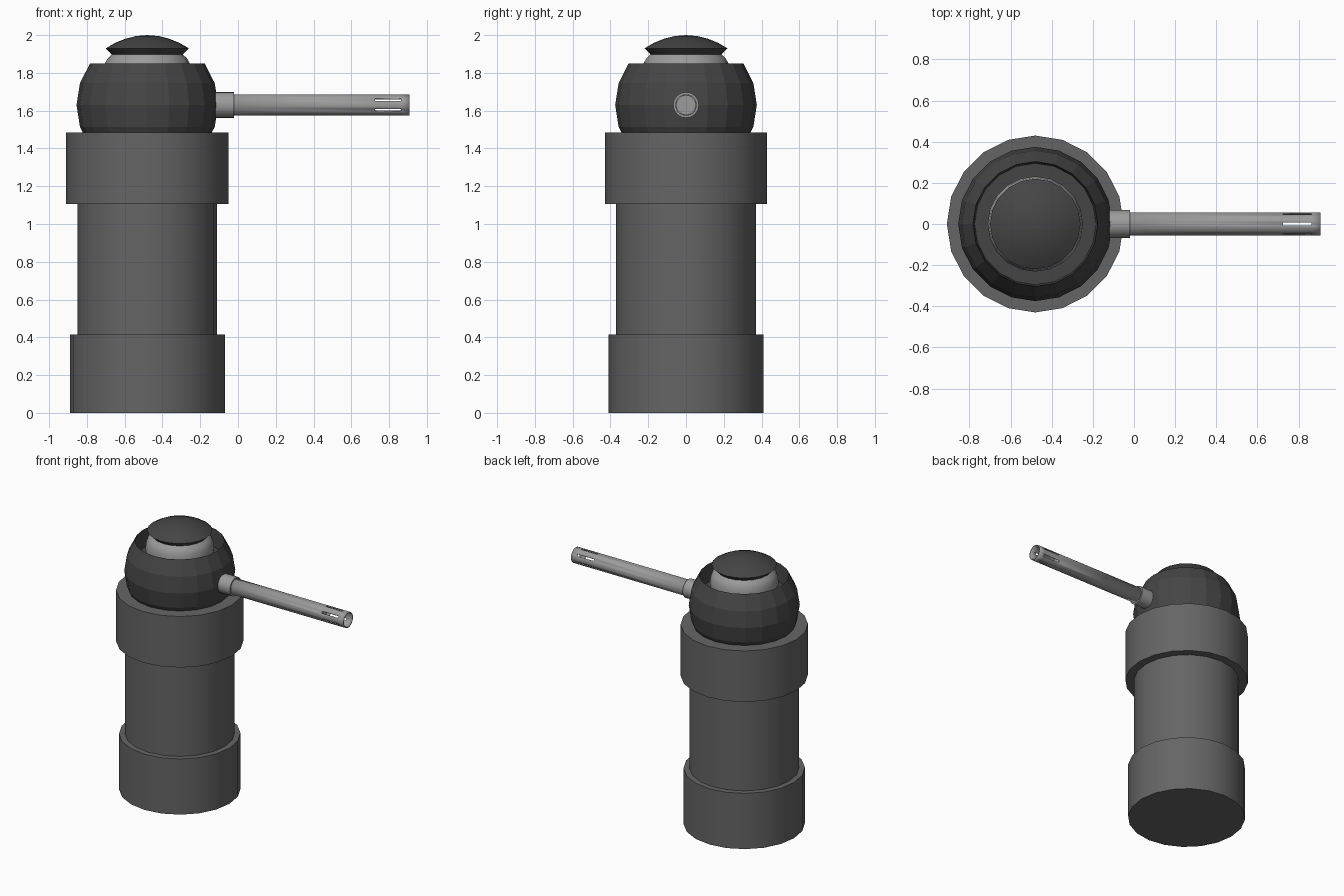
import bpy, bmesh, math
from mathutils import Matrix

if "Cube" in bpy.data.objects:
    bpy.data.objects.remove(bpy.data.objects["Cube"])

AXIS_X, BALL_Z, BALL_R = -0.48, 1.63, 0.375
UP = Matrix.Translation((AXIS_X, 0, 0))
ALONG_X = Matrix.Translation((0, 0, BALL_Z)) @ Matrix.Rotation(math.pi / 2, 4, 'Y')


def grey(name, v):
    m = bpy.data.materials.new(name)
    m.diffuse_color = (v, v, v, 1)
    m.use_nodes = True
    m.node_tree.nodes["Principled BSDF"].inputs["Base Color"].default_value = m.diffuse_color
    return m


BODY, DARK, METAL = grey("body_grey", 0.13), grey("dark_grey", 0.06), grey("metal_grey", 0.33)


def lathe(name, profile, mat, place=UP, sides=20, smooth=True, phase=0.0, skip=None):
    """Revolve (radius, height) points; skip(ring, side) leaves openings."""
    bm = bmesh.new()
    rings = []
    for r, h in profile:
        if r == 0:
            rings.append([bm.verts.new((0, 0, h))] * sides)
        else:
            angles = [(i + phase) * 2 * math.pi / sides for i in range(sides)]
            rings.append([bm.verts.new((r * math.cos(a), r * math.sin(a), h)) for a in angles])
    for k, (a, b) in enumerate(zip(rings, rings[1:])):
        for i in range(sides):
            if skip and skip(k, i):
                continue
            j = (i + 1) % sides
            bm.faces.new(list(dict.fromkeys((a[i], a[j], b[j], b[i]))))
    bmesh.ops.recalc_face_normals(bm, faces=bm.faces)
    bm.transform(place)
    me = bpy.data.meshes.new(name)
    bm.to_mesh(me)
    bm.free()
    me.materials.append(mat)
    ob = bpy.data.objects.new(name, me)
    bpy.context.collection.objects.link(ob)
    if smooth:
        bpy.ops.object.select_all(action='DESELECT')
        ob.select_set(True)
        bpy.context.view_layer.objects.active = ob
        bpy.ops.object.shade_smooth_by_angle(angle=math.radians(30))
    return ob


def cylinder(name, r, h0, h1, mat, **kw):
    return lathe(name, [(0, h0), (r, h0), (r, h1), (0, h1)], mat, **kw)


# Pedestal
cylinder("base", 0.41, 0, 0.415, BODY)
cylinder("column", 0.37, 0.415, 1.105, BODY)
cylinder("upper_ring", 0.43, 1.105, 1.485, BODY)

# Faceted ball with a sunken top
ball = [(BALL_R * math.cos(math.radians(d)), BALL_Z + BALL_R * math.sin(math.radians(d)))
        for d in range(-36, 37, 18)]
lathe("ball", [(0, ball[0][1])] + ball + [(0.295, 1.72), (0, 1.72)], DARK, smooth=False)

# Rounded neck and domed cap
lathe("neck", [(0, 1.72), (0.225, 1.72), (0.232, 1.80), (0.225, 1.85),
               (0.21, 1.877), (0.185, 1.9), (0, 1.9)], METAL)
lathe("cap", [(0, 1.895), (0.185, 1.895), (0.22, 1.93), (0.17, 1.959),
              (0.115, 1.981), (0.06, 1.995), (0, 2.0)], DARK)

# Barrel collar
cylinder("barrel_collar", 0.068, -0.16, -0.02, METAL, place=ALONG_X, sides=24)

# Barrel tube with six slots near the muzzle
barrel = lathe("barrel", [(0.057, -0.03), (0.057, 0.725), (0.057, 0.862), (0.057, 0.908)],
               METAL, place=ALONG_X, sides=24, phase=0.5,
               skip=lambda ring, side: ring == 1 and side % 4 == 3)
wall = barrel.modifiers.new("wall", 'SOLIDIFY')
wall.thickness, wall.offset = 0.007, -1

# Floor of the muzzle bore
cylinder("bore_floor", 0.052, 0.69, 0.70, METAL, place=ALONG_X, sides=24)
